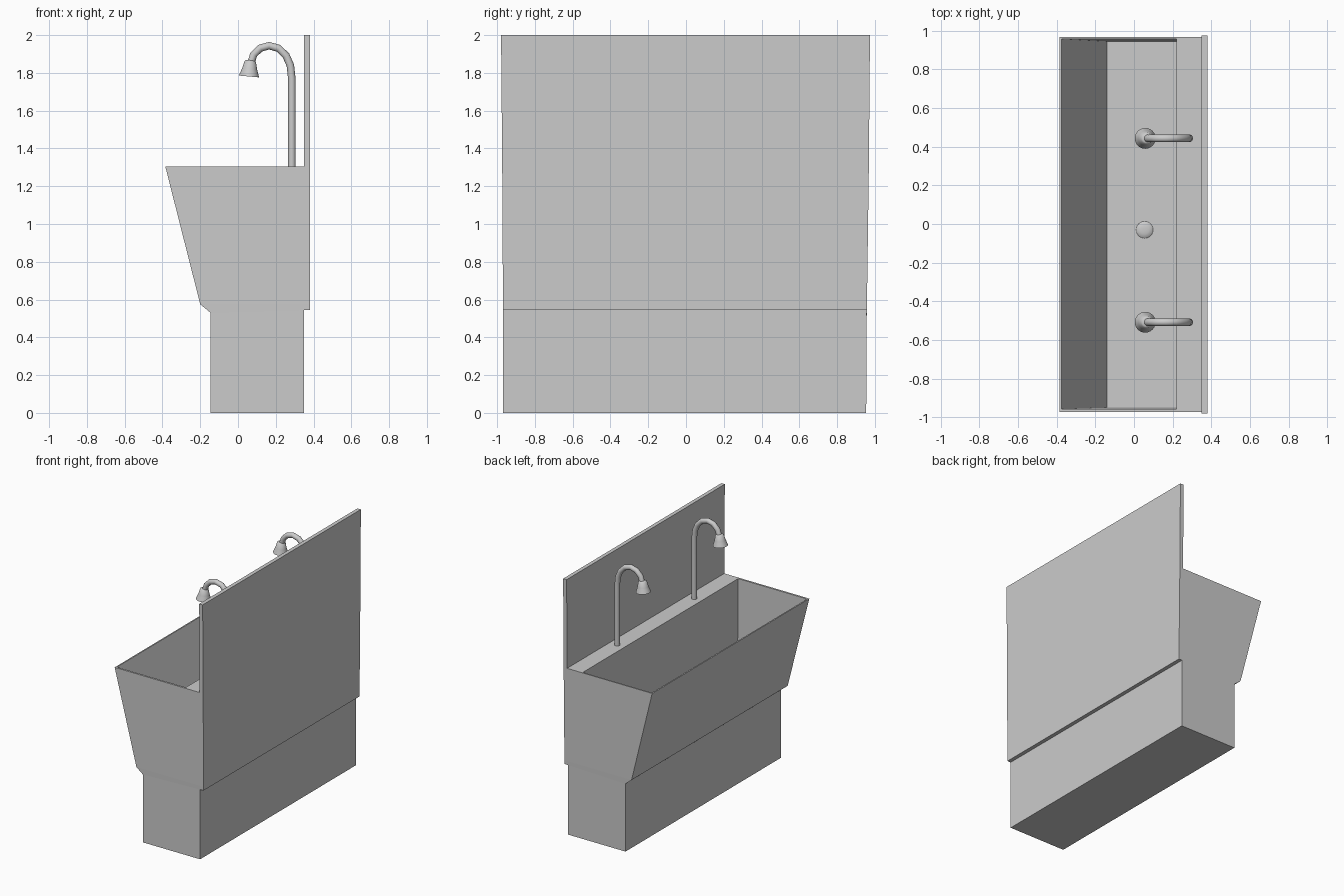
import bpy, bmesh, math
from mathutils import Vector, Matrix

if "Cube" in bpy.data.objects:
    bpy.data.objects.remove(bpy.data.objects["Cube"])


def finish(bm, name, smooth=False):
    bmesh.ops.remove_doubles(bm, verts=bm.verts, dist=0.0005)
    bmesh.ops.recalc_face_normals(bm, faces=bm.faces)
    me = bpy.data.meshes.new(name)
    bm.to_mesh(me)
    bm.free()
    ob = bpy.data.objects.new(name, me)
    bpy.context.collection.objects.link(ob)
    if smooth:
        bpy.ops.object.select_all(action='DESELECT')
        ob.select_set(True)
        bpy.context.view_layer.objects.active = ob
        bpy.ops.object.shade_smooth_by_angle(angle=math.radians(40))
    return ob


def loft(rings, name, smooth=False):
    """Join point rings with quads and cap both ends."""
    bm = bmesh.new()
    vs = [[bm.verts.new(p) for p in ring] for ring in rings]
    n = len(rings[0])
    for a, b in zip(vs, vs[1:]):
        for i in range(n):
            j = (i + 1) % n
            pts = [a[i], a[j], b[j], b[i]]
            if (a[i].co - b[i].co).length < 1e-4 and (a[j].co - b[j].co).length < 1e-4:
                continue
            bm.faces.new(pts)
    bm.faces.new(vs[0])
    bm.faces.new(vs[-1])
    return finish(bm, name, smooth)


def rect(xf, zf, xb, zb, y0, y1):
    """Rectangle with front edge (xf, zf) and back edge (xb, zb)."""
    return [(xf, y0, zf), (xb, y0, zb), (xb, y1, zb), (xf, y1, zf)]


# Pedestal, flared basin and hollow trough
loft([
    rect(-.145, 0, .35, 0, -.968, .954),
    rect(-.145, .53, .35, .545, -.968, .957),
    rect(-.145, .53, .38, .545, -.968, .957),
    rect(-.20, .575, .38, .575, -.969, .958),
    rect(-.385, 1.305, .38, 1.305, -.973, .968),
    rect(-.375, 1.305, .22, 1.305, -.958, .958),
    rect(-.14, .55, .22, .55, -.95, .945),
], "sink_body")

# Backsplash panel
loft([
    rect(.35, 1.305, .38, 1.305, -.973, .968),
    rect(.35, 2.0, .38, 2.0, -.979, .974),
], "backsplash")


# Taps: bent pipe and flared spray head
def circle(center, normal, r, n=16):
    side = Vector((0, 1, 0))
    up = normal.normalized().cross(side)
    return [center + r * (math.cos(t) * side + math.sin(t) * up)
            for t in (2 * math.pi * i / n for i in range(n))]


PATH = [(.285, 1.30), (.285, 1.77), (.277, 1.84), (.255, 1.89), (.215, 1.93),
        (.165, 1.944), (.118, 1.931), (.083, 1.897), (.065, 1.84)]
HEAD = [(.086, .022), (.08, .030), (.04, .040), (.034, .042), (0, .054)]


def tap(y, label):
    pts = [Vector((x, y, z)) for x, z in PATH]
    rings = []
    for i, p in enumerate(pts):
        d = pts[min(i + 1, len(pts) - 1)] - pts[max(i - 1, 0)]
        if i == 1:
            d = Vector((0, 0, 1))
        rings.append(circle(p, d, .02))
    loft(rings, "tap_pipe_" + label, True)
    axis = Vector((.09, 0, 1)).normalized()
    foot = Vector((.058, y, 1.781))
    loft([circle(foot + axis * h, axis, r, 24) for h, r in HEAD],
         "spray_head_" + label, True)


tap(.443, "left")
tap(-.508, "right")

# Shallow domed drain cover on the trough floor
loft([circle(Vector((.055, -.03, .549 + h)), Vector((0, 0, 1)), r, 24)
      for h, r in [(0, .045), (.006, .038), (.010, .022), (.011, .008)]],
     "drain_cover", True)
